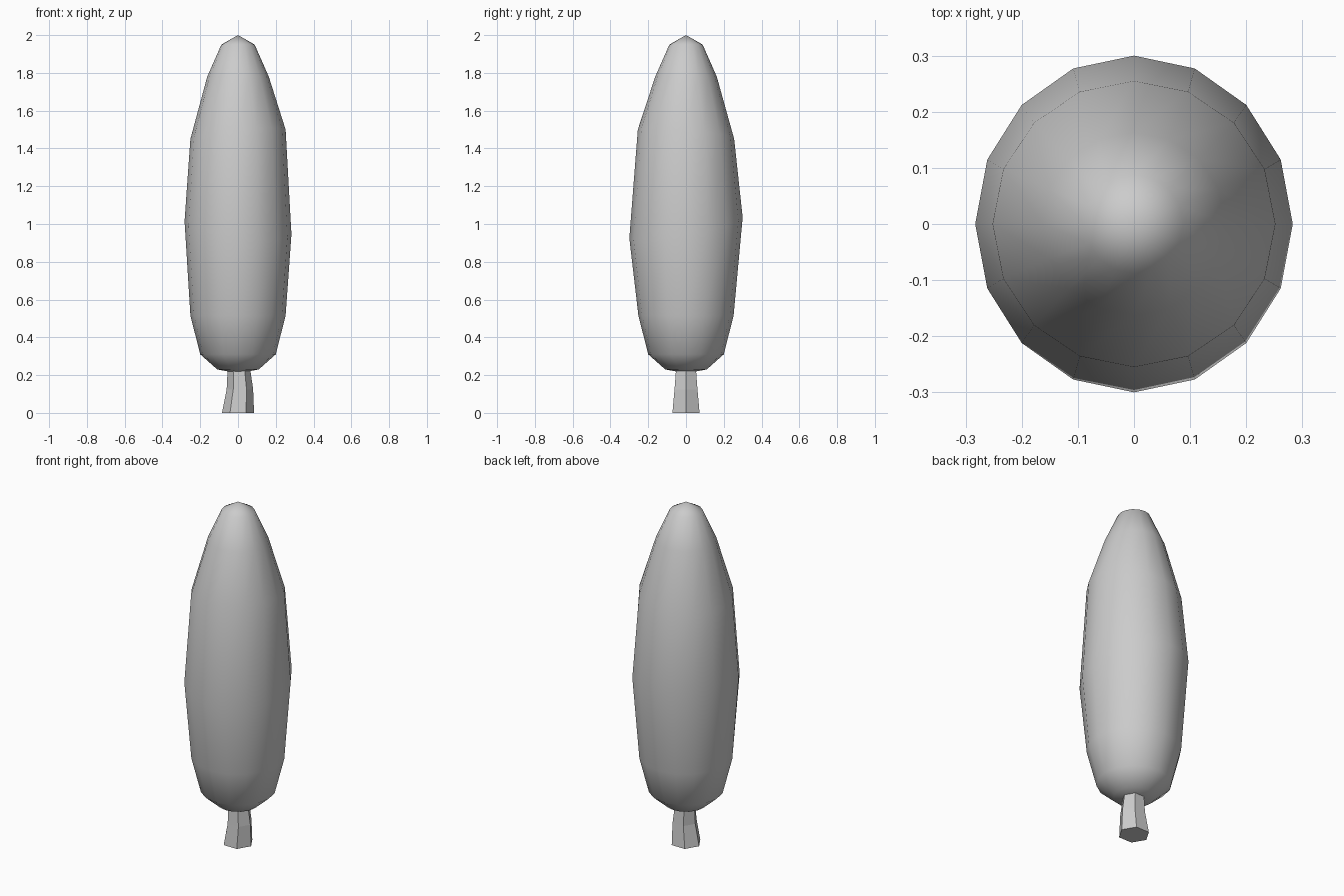
import bpy, bmesh
from math import cos, sin, tau

if "Cube" in bpy.data.objects:
    bpy.data.objects.remove(bpy.data.objects["Cube"])


def loft(name, rings, sides, smooth, bottom_tip=None, top_tip=None):
    """Skin rings given as (cx, rx, ry, z, tilt_x, tilt_y), closing with tips or caps."""
    bm = bmesh.new()
    loops = []
    for cx, rx, ry, z, tx, ty in rings:
        loop = []
        for i in range(sides):
            c, s = cos(tau * i / sides), sin(tau * i / sides)
            loop.append(bm.verts.new((cx + rx * c, ry * s, z + tx * c + ty * s)))
        loops.append(loop)
    for a, b in zip(loops, loops[1:]):
        for i in range(sides):
            j = (i + 1) % sides
            bm.faces.new((a[i], a[j], b[j], b[i]))
    for loop, tip in ((loops[0], bottom_tip), (loops[-1], top_tip)):
        if tip is None:
            bm.faces.new(loop)
        else:
            v = bm.verts.new((0, 0, tip))
            for i in range(sides):
                bm.faces.new((loop[i], loop[(i + 1) % sides], v))
    bmesh.ops.recalc_face_normals(bm, faces=bm.faces[:])
    for f in bm.faces:
        f.smooth = smooth
    mesh = bpy.data.meshes.new(name)
    bm.to_mesh(mesh)
    bm.free()
    obj = bpy.data.objects.new(name, mesh)
    bpy.context.collection.objects.link(obj)
    return obj


# Tall foliage: smooth 16-sided body with slightly tilted middle rings
foliage = [
    (0, 0.11, 0.11, 0.23, 0, 0),
    (0, 0.20, 0.20, 0.31, 0, 0),
    (0, 0.252, 0.252, 0.515, 0, 0),
    (0, 0.283, 0.30, 0.98, -0.035, 0.055),
    (0, 0.252, 0.255, 1.475, 0.025, -0.025),
    (0, 0.163, 0.163, 1.78, 0, 0),
    (0, 0.088, 0.088, 1.95, 0, 0),
]
loft("foliage", foliage, 16, True, bottom_tip=0.21, top_tip=2.0)

# Short trunk: faceted six-sided stem with a slight bend
trunk = [
    (0.0, 0.085, 0.083, 0.0, 0, 0),
    (0.01, 0.07, 0.07, 0.125, 0, 0),
    (0.005, 0.06, 0.061, 0.23, 0, 0),
]
loft("trunk", trunk, 6, False)
